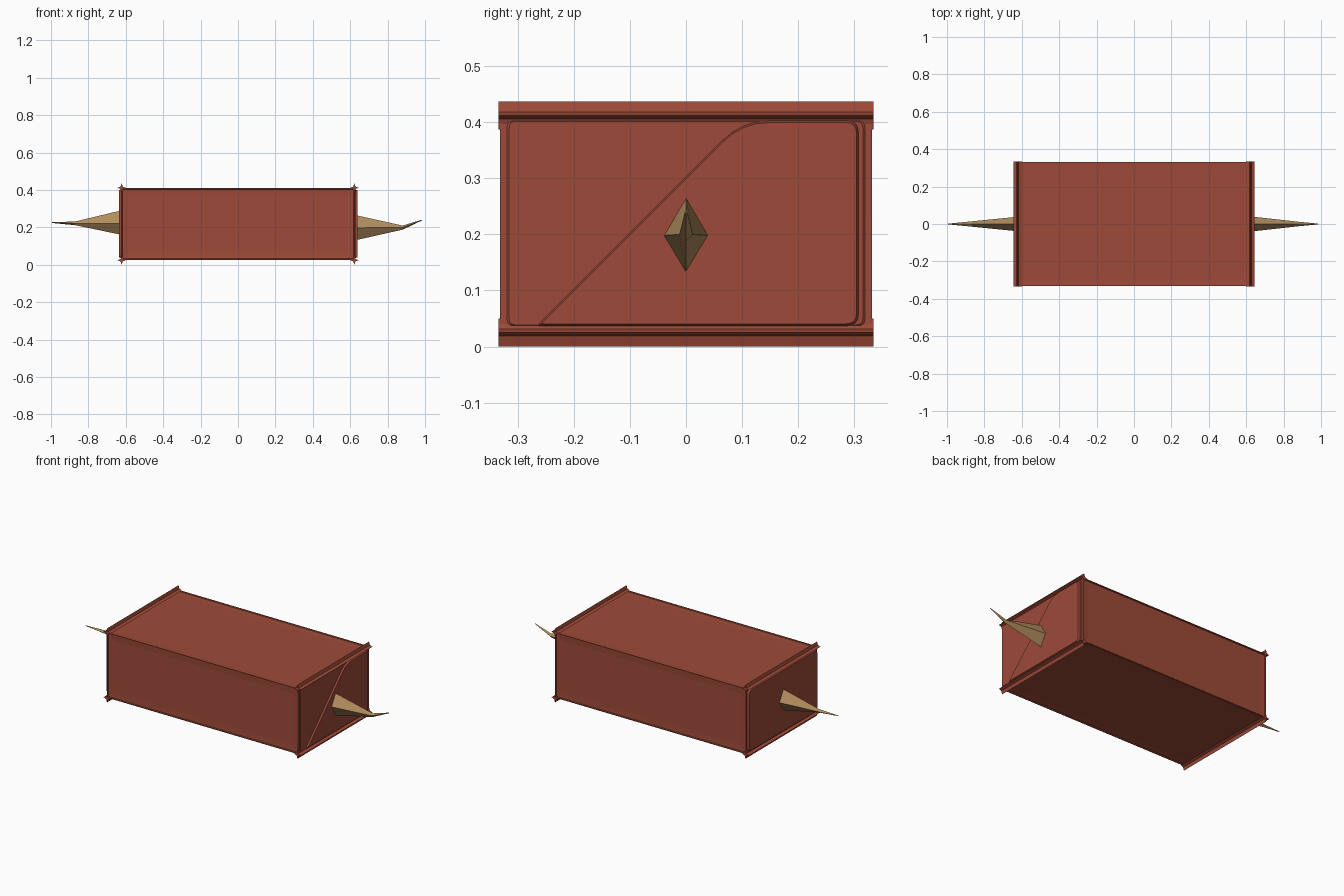
import bpy, bmesh, math
from mathutils import Vector

if "Cube" in bpy.data.objects:
    bpy.data.objects.remove(bpy.data.objects["Cube"])


def material(name, col):
    m = bpy.data.materials.new(name)
    m.diffuse_color = (*col, 1)
    m.use_nodes = True
    m.node_tree.nodes["Principled BSDF"].inputs["Base Color"].default_value = m.diffuse_color
    return m


RED = material("brick red", (0.34, 0.068, 0.040))
TAN = material("horn tan", (0.44, 0.265, 0.11))


def finish(bm, name, mat, smooth=None):
    bmesh.ops.recalc_face_normals(bm, faces=bm.faces)
    me = bpy.data.meshes.new(name)
    bm.to_mesh(me)
    bm.free()
    ob = bpy.data.objects.new(name, me)
    bpy.context.collection.objects.link(ob)
    me.materials.append(mat)
    if smooth:
        bpy.context.view_layer.objects.active = ob
        ob.select_set(True)
        bpy.ops.object.shade_smooth_by_angle(angle=math.radians(smooth))
        ob.select_set(False)
    return ob


def loft(rings, name, mat, smooth=None):
    bm = bmesh.new()
    vs = [[bm.verts.new(p) for p in r] for r in rings]
    n = len(vs[0])
    for a, b in zip(vs, vs[1:]):
        for i in range(n):
            j = (i + 1) % n
            bm.faces.new((a[i], a[j], b[j], b[i]))
    bm.faces.new(vs[0])
    bm.faces.new(vs[-1])
    return finish(bm, name, mat, smooth)


# main block: long faces have a thin rim and a shallow sunken panel
bm = bmesh.new()
bmesh.ops.create_cube(bm, size=1)
for v in bm.verts:
    v.co = Vector((v.co.x * 1.25, v.co.y * 0.664, 0.219 + v.co.z * 0.384))
bm.normal_update()
for f in [f for f in bm.faces if abs(f.normal.x) < 0.5]:
    bmesh.ops.inset_region(bm, faces=[f], thickness=0.007, depth=0)
    bmesh.ops.inset_region(bm, faces=[f], thickness=0.003, depth=-0.005)
    bmesh.ops.inset_region(bm, faces=[f], thickness=0.045, depth=-0.002)
finish(bm, "block_body", RED)


# end panels: rounded outline, bevelled rim
def rounded(pts, radii):
    out = []
    n = len(pts)
    for i in range(n):
        p = Vector(pts[i])
        a = p + (Vector(pts[i - 1]) - p).normalized() * radii[i]
        b = p + (Vector(pts[(i + 1) % n]) - p).normalized() * radii[i]
        for k in range(5):
            t = k / 4
            out.append(a * (1 - t) ** 2 + p * 2 * t * (1 - t) + b * t * t)
    return out


def end_panel(name, side, pts, radii, x0, x1, rim):
    outline = rounded(pts, radii)
    c = sum(outline, Vector((0, 0))) / len(outline)
    inner = [c + (p - c) * (1 - rim) for p in outline]
    loft([[(side * x0, p.x, p.y) for p in outline],
          [(side * x1, p.x, p.y) for p in inner]], name, RED, 20)


end_panel("left_end_panel", -1,
          [(-0.325, 0.035), (0.325, 0.035), (0.325, 0.405), (-0.325, 0.405)],
          [0.02] * 4, 0.62, 0.637, 0.03)
end_panel("right_end_base", 1,
          [(-0.325, 0.033), (0.325, 0.033), (0.325, 0.407), (-0.325, 0.407)],
          [0.012] * 4, 0.62, 0.628, 0.03)
end_panel("right_end_slanted_panel", 1,
          [(-0.27, 0.035), (0.31, 0.035), (0.31, 0.405), (0.1, 0.405)],
          [0.006, 0.02, 0.02, 0.05], 0.62, 0.638, 0.03)

# four-pointed edge trims running front to back
for sx, side in ((-1, "left"), (1, "right")):
    for z, level in ((0.025, "bottom"), (0.412, "top")):
        ring = []
        for k in range(8):
            r = 0.025 if k % 2 == 0 else 0.009
            a = k * math.pi / 4
            ring.append((sx * 0.622 + 0.9 * r * math.cos(a), z + r * math.sin(a)))
        loft([[(x, y, zz) for x, zz in ring] for y in (-0.334, 0.334)],
             f"{side}_{level}_edge_trim", RED)


# bent four-sided horns at both ends
# each station: x, top z, widest z, bottom z, half width
def horn(name, stations):
    rings = [[(x, 0, t), (x, w, m), (x, 0, b), (x, -w, m)]
             for x, t, m, b, w in stations]
    loft(rings, name, TAN)


horn("right_horn", [(0.62, 0.268, 0.198, 0.130, 0.041),
                    (0.88, 0.210, 0.200, 0.188, 0.012),
                    (0.985, 0.242, 0.240, 0.238, 0.002)])
horn("left_horn", [(-0.62, 0.292, 0.222, 0.160, 0.039),
                   (-0.87, 0.232, 0.222, 0.212, 0.014),
                   (-0.995, 0.228, 0.226, 0.224, 0.002)])
